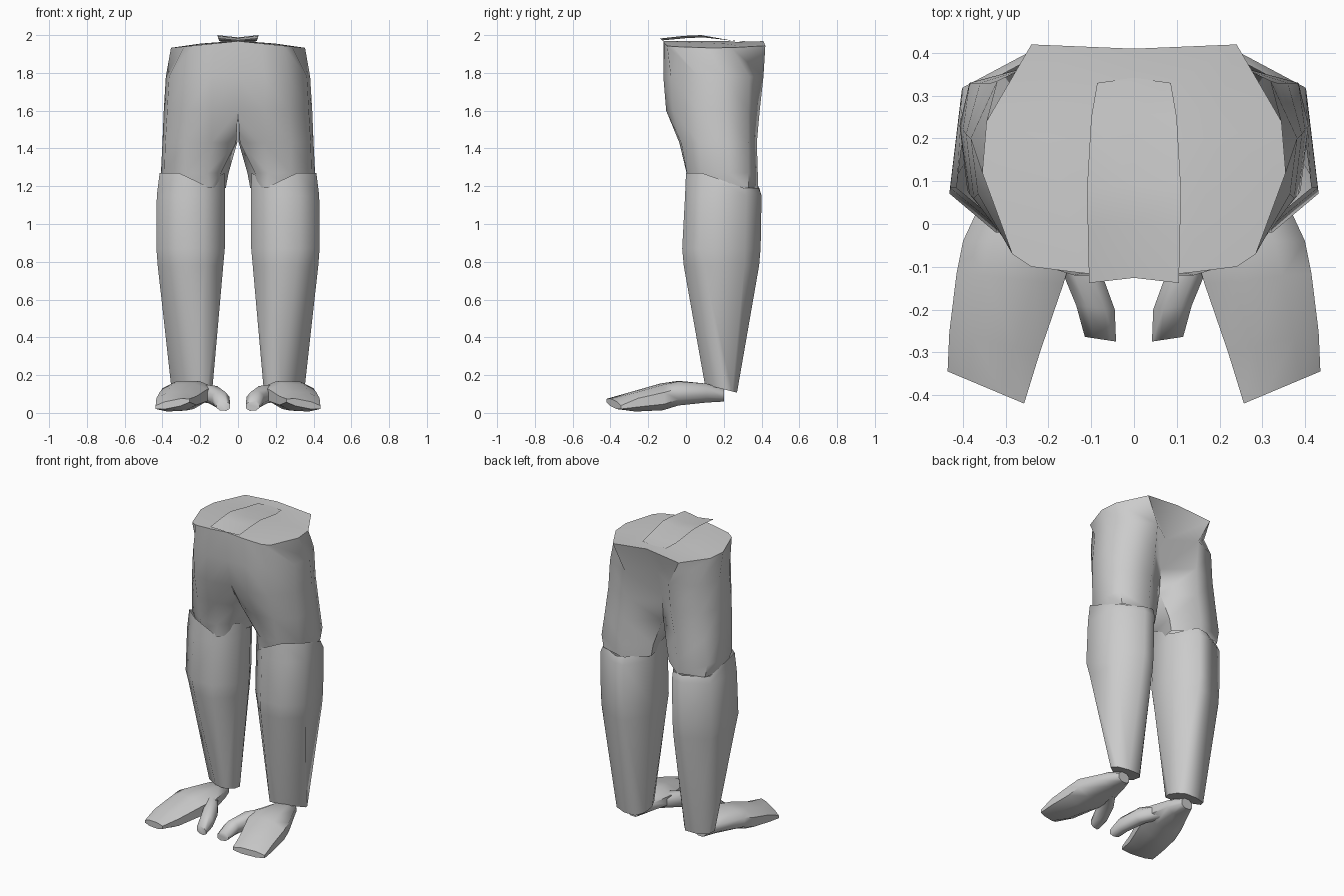
import bpy, bmesh, math

if "Cube" in bpy.data.objects:
    bpy.data.objects.remove(bpy.data.objects["Cube"])

grey = bpy.data.materials.new("plain grey")
grey.diffuse_color = (0.6, 0.6, 0.6, 1)
grey.use_nodes = True
grey.node_tree.nodes["Principled BSDF"].inputs["Base Color"].default_value = grey.diffuse_color


def finish(name, bm, angle=60):
    """Turn a bmesh into a mirrored, smooth-shaded object."""
    bmesh.ops.recalc_face_normals(bm, faces=bm.faces)
    me = bpy.data.meshes.new(name)
    bm.to_mesh(me)
    bm.free()
    me.materials.append(grey)
    ob = bpy.data.objects.new(name, me)
    bpy.context.collection.objects.link(ob)
    bpy.context.view_layer.objects.active = ob
    ob.select_set(True)
    bpy.ops.object.shade_smooth_by_angle(angle=math.radians(angle))
    ob.select_set(False)
    mod = ob.modifiers.new("mirror", 'MIRROR')
    mod.use_clip = True
    mod.merge_threshold = 0.001
    return ob


def loft(rings, cap_start=True, cap_end=True):
    """Bridge equal-length rings; skip walls lying on the centre plane."""
    bm = bmesh.new()
    vs = [[bm.verts.new(p) for p in r] for r in rings]
    n = len(vs[0])
    for a, b in zip(vs, vs[1:]):
        for i in range(n):
            j = (i + 1) % n
            quad = (a[i], a[j], b[j], b[i])
            if any(v.co.x > 1e-4 for v in quad):
                bm.faces.new(quad)
    if cap_start:
        bm.faces.new(vs[0])
    if cap_end:
        bm.faces.new(vs[-1])
    return bm


def octagon(u0, u1, v0, v1, c=0.3):
    """Eight-sided outline inside a bounding rectangle."""
    a, b = (u1 - u0) * c, (v1 - v0) * c
    return [(u0, v0 + b), (u0 + a, v0), (u1 - a, v0), (u1, v0 + b),
            (u1, v1 - b), (u1 - a, v1), (u0 + a, v1), (u0, v1 - b)]


def shin_outline(x0, x1, y0, y1, t):
    """Outline with a narrow back ridge; t turns knee shape into ankle shape."""
    knee = ((0, .24), (.3, 0), (.7, 0), (1, .22), (.92, .80), (.5, 1), (.3, 1), (.05, .64))
    ankle = ((0, .35), (.12, 0), (.45, 0), (1, .6), (.92, .85), (.6, 1), (.22, 1), (.05, .75))
    return [(x0 + (a + (c - a) * t) * (x1 - x0), y0 + (b + (d - b) * t) * (y1 - y0))
            for (a, b), (c, d) in zip(knee, ankle)]


# Hips and thighs: outlines run front centre, round the outside, to back centre
outlines = [
    (1.968, [(0, -.12), (.12, -.115), (.24, -.10), (.285, -.07),
             (.355, .12), (.345, .24), (.24, .42), (0, .41)]),
    (1.78, [(0, -.115), (.14, -.12), (.27, -.08), (.365, .07),
            (.382, .20), (.32, .335), (.16, .41), (0, .30)]),
    (1.60, [(0, -.07), (.14, -.105), (.27, -.07), (.375, .06),
            (.393, .21), (.335, .33), (.16, .39), (0, .25)]),
    (1.43, [(.01, .02), (.14, -.035), (.28, -.025), (.385, .07),
            (.40, .22), (.36, .33), (.18, .375), (.004, .24)]),
    (1.27, [(.09, .06), (.16, .003), (.28, .005), (.39, .08),
            (.408, .23), (.385, .33), (.2, .38), (.05, .27)]),
    (1.19, [(.11, .07), (.15, .0), (.28, .03), (.37, .10),
            (.395, .23), (.37, .33), (.2, .38), (.065, .27)]),
]
rings = []
for k, (z, pts) in enumerate(outlines):
    tilt = 0.1 if k == 0 else 0
    rings.append([(x, y, z - tilt * x) for x, y in pts])
bm = loft(rings, cap_start=False, cap_end=False)

# Top of the hips: a front plateau, then a slight dip before the back rim
bm.verts.ensure_lookup_table()
rim = bm.verts[:8]
dip = [bm.verts.new(p) for p in ((0, .20, 1.97), (.2, .20, 1.955))]
step = [bm.verts.new(p) for p in ((0, .27, 1.964), (.2, .27, 1.945))]
for f in ((rim[0], rim[1], dip[1], dip[0]),
          (rim[1], rim[2], rim[3], dip[1]),
          (dip[1], rim[3], rim[4]),
          (dip[0], dip[1], step[1], step[0]),
          (dip[1], rim[4], rim[5], step[1]),
          (step[1], rim[5], rim[6]),
          (step[0], step[1], rim[6], rim[7])):
    bm.faces.new(f)
finish("hips_and_thighs", bm)

# Strap across the top of the hips, shallow valley along its middle
bm = bmesh.new()
prof = [(-.138, .105, 1.982, -.01), (-.01, .108, 1.996, -.012),
        (.08, .11, 2.0, -.012), (.25, .10, 1.970, .0), (.33, .086, 1.964, .002)]
prev = None
for y, w, z, drop in prof:
    row = (bm.verts.new((0, y + .012, z + drop)), bm.verts.new((w, y, z)))
    if prev:
        bm.faces.new((prev[0], prev[1], row[1], row[0]))
    prev = row
finish("waist_strap", bm)

# Lower legs: z, inner x, outer x, front y, back y, ankle shape amount
shin = [(1.24, .072, .415, .0, .385, 0), (1.17, .068, .43, -.005, .40, 0),
        (.87, .07, .432, -.02, .395, 0), (.78, .078, .425, -.012, .387, .12),
        (.15, .135, .352, .10, .27, 1)]
edge = (.03, -.035, .03, .03, -.05, -.05, -.04, -.05)   # uneven knee edge
rings = []
for k, (z, *box) in enumerate(shin):
    ring = shin_outline(*box)
    if k == 0:
        rings.append([(x, y, z + e) for (x, y), e in zip(ring, edge)])
    elif k == 1:
        rings.append([(x, y, z - .02) for x, y in ring])
    elif k == len(shin) - 1:
        rings.append([(x, y, z - .25 * (y - .10)) for x, y in ring])
    else:
        rings.append([(x, y, z) for x, y in ring])
finish("lower_legs", loft(rings, cap_start=False))


def along_y(sections):
    """Rings along y: y, x0, x1, z0, z1, y slant, z slant."""
    out = []
    for y, x0, x1, z0, z1, sy, sz in sections:
        out.append([(x, y + sy * (x - x0), z + sz * (x - x0))
                    for x, z in octagon(x0, x1, z0, z1, .27)])
    return loft(out)


# Feet, heel to splayed tip
finish("feet", along_y([
    (.20, .205, .285, .06, .125, 0, 0),
    (.11, .17, .33, .055, .155, 0, 0),
    (-.04, .135, .40, .045, .172, 0, -.03),
    (-.14, .165, .415, .025, .16, .1, -.06),
    (-.30, .22, .432, .015, .115, .22, -.05),
    (-.42, .257, .436, .046, .085, .42, -.2)]))

# Separate big toes, curving inward and down
finish("big_toes", along_y([
    (.02, .16, .26, .06, .145, 0, 0),
    (-.09, .085, .185, .045, .14, .2, .1),
    (-.20, .045, .135, .02, .11, .1, .1),
    (-.275, .042, .115, .01, .06, .15, .05)]))
